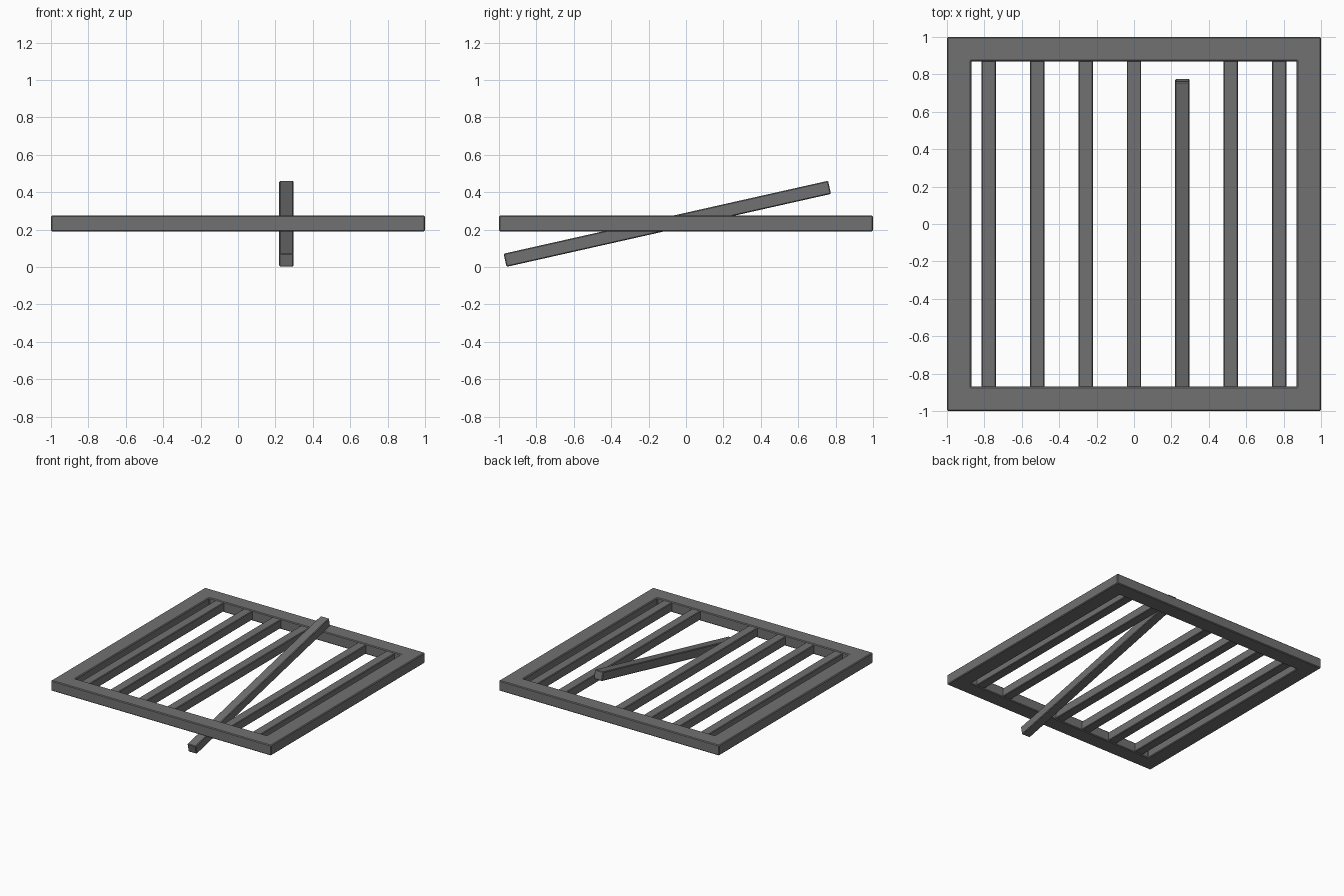
import bpy, bmesh, math

if "Cube" in bpy.data.objects:
    bpy.data.objects.remove(bpy.data.objects["Cube"])

FRAME_Z, FRAME_H = 0.233, 0.085
BAR = (0.077, 1.778, 0.072)

# Dark iron colour
iron = bpy.data.materials.new("dark_iron")
iron.diffuse_color = (0.165, 0.165, 0.168, 1)
iron.use_nodes = True
iron.node_tree.nodes["Principled BSDF"].inputs["Base Color"].default_value = iron.diffuse_color


def finish(ob, width):
    ob.data.materials.append(iron)
    m = ob.modifiers.new("edge_bevel", "BEVEL")
    m.width = width
    m.segments = 1
    m.limit_method = "ANGLE"


def make_bar(name, loc, tilt=0.0):
    bpy.ops.mesh.primitive_cube_add(size=1, location=loc, rotation=(tilt, 0, 0))
    ob = bpy.context.object
    ob.name = name
    for v in ob.data.vertices:
        v.co = [c * s for c, s in zip(v.co, BAR)]
    finish(ob, 0.005)
    return ob


# Square outer frame as one continuous ring
bm = bmesh.new()
corners = [(-1, -1), (1, -1), (1, 1), (-1, 1)]
z0 = FRAME_Z - FRAME_H / 2
outer = [bm.verts.new((x, y, z0)) for x, y in corners]
inner = [bm.verts.new((x * 0.87, y * 0.87, z0)) for x, y in corners]
for i in range(4):
    j = (i + 1) % 4
    bm.faces.new((outer[i], outer[j], inner[j], inner[i]))
ret = bmesh.ops.extrude_face_region(bm, geom=bm.faces[:], use_keep_orig=True)
top = [g for g in ret["geom"] if isinstance(g, bmesh.types.BMVert)]
bmesh.ops.translate(bm, verts=top, vec=(0, 0, FRAME_H))
bmesh.ops.recalc_face_normals(bm, faces=bm.faces[:])
mesh = bpy.data.meshes.new("grate_frame")
bm.to_mesh(mesh)
bm.free()
frame = bpy.data.objects.new("grate_frame", mesh)
bpy.context.collection.objects.link(frame)
finish(frame, 0.006)

# Evenly spaced bars, one of them broken loose and tilted
for i in range(-3, 4):
    x = i * 0.259
    if i == 1:
        make_bar("loose_bar", (x, -0.1, 0.231), math.radians(12.67))
    else:
        make_bar(f"bar_{i + 4}", (x, 0, FRAME_Z))
